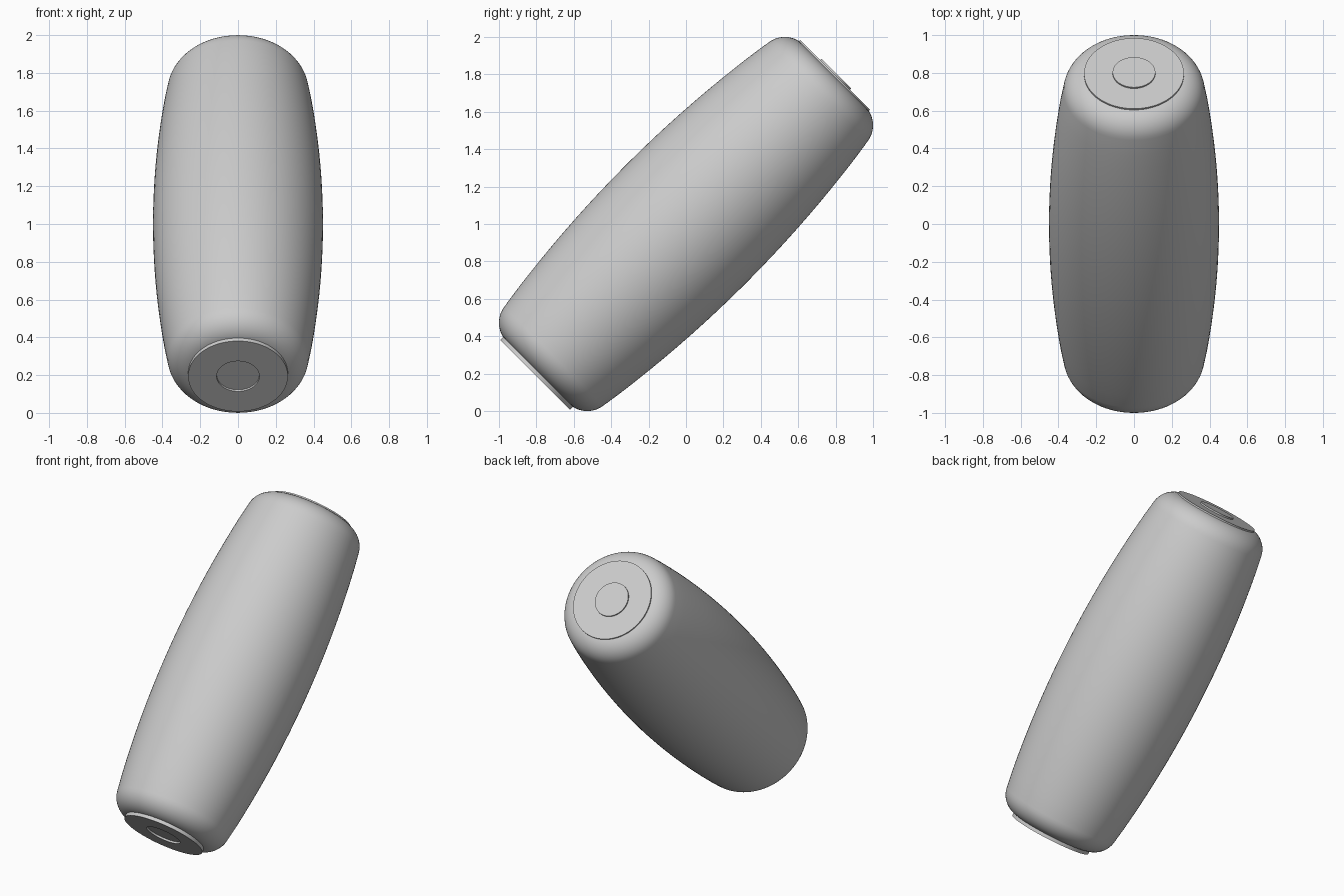
import bpy, bmesh, math
from mathutils import Matrix, Vector

cube = bpy.data.objects.get("Cube")
if cube:
    bpy.data.objects.remove(cube)

SEGMENTS = 96
# The model's long axis leans 45 degrees toward the back
TILT = Matrix.Translation((0, 0, 1)) @ Matrix.Rotation(-math.pi / 4, 4, 'X')

grey = bpy.data.materials.new("light_grey")
grey.use_nodes = True
colour = (0.6, 0.6, 0.6, 1)
grey.diffuse_color = colour
grey.node_tree.nodes["Principled BSDF"].inputs["Base Color"].default_value = colour


def lathe(name, profile):
    """Spin (radius, height) points about the tilted long axis."""
    bm = bmesh.new()
    verts = [bm.verts.new((r, 0, t)) for r, t in profile]
    edges = [bm.edges.new(pair) for pair in zip(verts, verts[1:])]
    bmesh.ops.spin(bm, geom=verts + edges, cent=(0, 0, 0), axis=(0, 0, 1),
                   angle=math.tau, steps=SEGMENTS, use_duplicate=False)
    bmesh.ops.remove_doubles(bm, verts=bm.verts, dist=0.0001)
    bmesh.ops.recalc_face_normals(bm, faces=bm.faces)
    bm.transform(TILT)
    mesh = bpy.data.meshes.new(name)
    bm.to_mesh(mesh)
    bm.free()
    mesh.materials.append(grey)
    obj = bpy.data.objects.new(name, mesh)
    bpy.context.collection.objects.link(obj)
    bpy.ops.object.select_all(action='DESELECT')
    obj.select_set(True)
    bpy.context.view_layer.objects.active = obj
    bpy.ops.object.shade_smooth_by_angle(angle=math.radians(35))
    return obj


# Barrel: a bulging side with a rounded shoulder at each end
R, centre_t, centre_r = 0.14, 0.981, 0.235
shoulder = []
for i in range(11):
    a = math.radians(8 + 82 * i / 10)
    shoulder.append((centre_r + R * math.cos(a), centre_t + R * math.sin(a)))
side = [(0.45 - 0.075 * (i / 10) ** 2, i / 10) for i in range(-9, 10)]
lower = [(r, -t) for r, t in reversed(shoulder)]
end = centre_t + R
lathe("barrel", [(0, -end)] + lower + side + shoulder + [(0, end)])

# Upper end: thin cap with a raised button
lathe("upper_cap", [(0, 1.10), (0.264, 1.10), (0.264, 1.127), (0, 1.127)])
lathe("upper_button", [(0, 1.11), (0.113, 1.11), (0.113, 1.136), (0, 1.136)])

# Lower end: thicker cap with a shallow round recess
lathe("lower_cap", [(0, -1.10), (0.264, -1.10), (0.264, -1.14),
                    (0.113, -1.14), (0.113, -1.128), (0, -1.128)])
